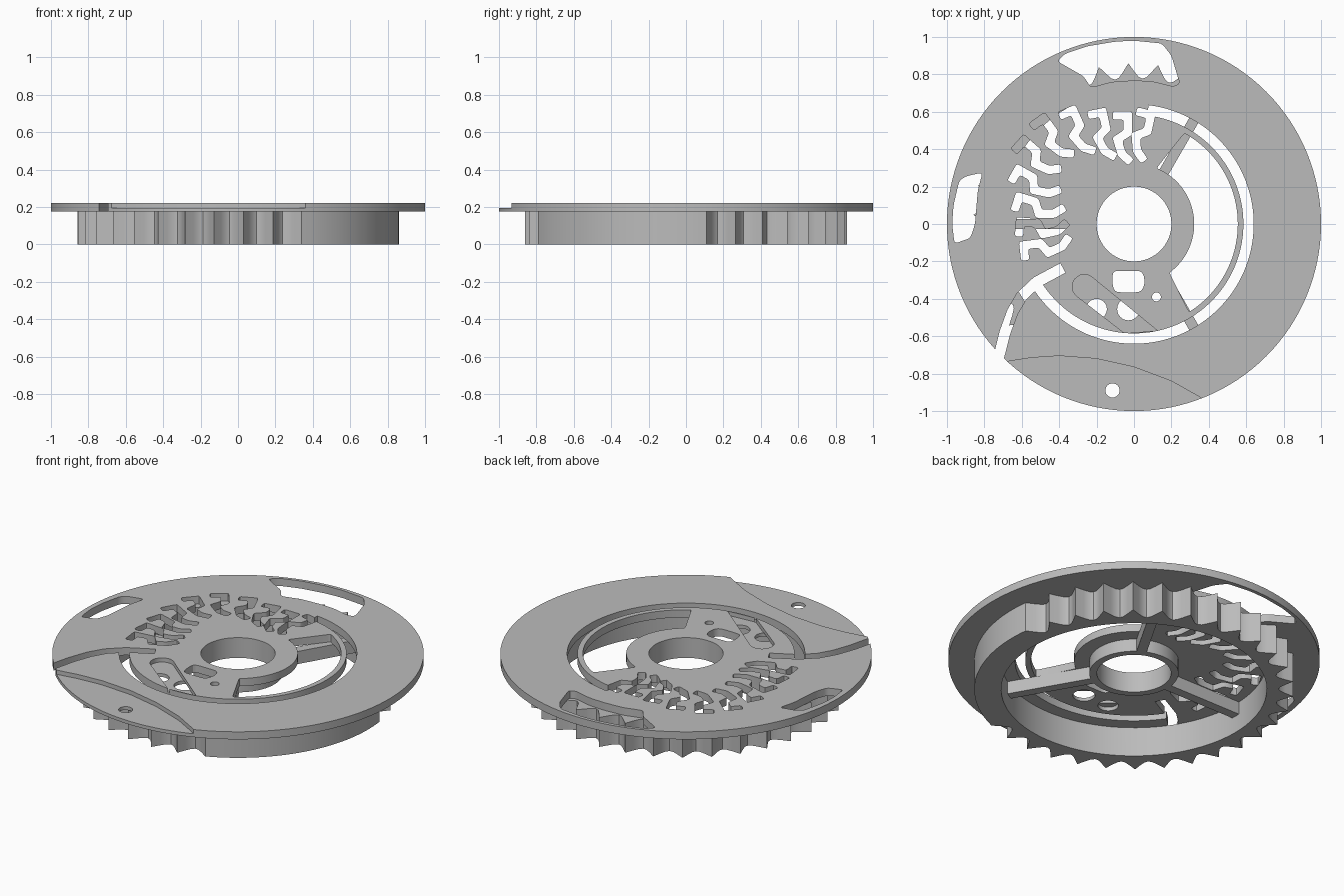
import bpy, bmesh, math
from mathutils import Vector

if "Cube" in bpy.data.objects:
    bpy.data.objects.remove(bpy.data.objects["Cube"])

Z_PLATE, Z_TOP, Z_RECESS = 0.175, 0.22, 0.195

steel = bpy.data.materials.new("machined_grey")
steel.diffuse_color = (0.5, 0.5, 0.5, 1)
steel.use_nodes = True
steel.node_tree.nodes["Principled BSDF"].inputs["Base Color"].default_value = steel.diffuse_color


def prism(name, pts, z0, z1):
    """Extrude a closed outline between two heights."""
    bm = bmesh.new()
    face = bm.faces.new([bm.verts.new((x, y, z0)) for x, y in pts])
    face.normal_update()
    up = bmesh.ops.extrude_face_region(bm, geom=[face])["geom"]
    bmesh.ops.translate(bm, vec=(0, 0, z1 - z0),
                        verts=[v for v in up if isinstance(v, bmesh.types.BMVert)])
    bmesh.ops.recalc_face_normals(bm, faces=bm.faces)
    me = bpy.data.meshes.new(name)
    bm.to_mesh(me)
    bm.free()
    me.materials.append(steel)
    ob = bpy.data.objects.new(name, me)
    bpy.context.collection.objects.link(ob)
    return ob


def pol(r, deg):
    a = math.radians(deg)
    return (r * math.cos(a), r * math.sin(a))


def arc(r, a0, a1, n):
    return [pol(r, a0 + (a1 - a0) * i / n) for i in range(n + 1)]


def circle(r, cx=0, cy=0, n=32):
    return [(x + cx, y + cy) for x, y in arc(r, 0, 360, n)[:-1]]


def sector(r0, r1, a0, a1, n=80):
    return arc(r1, a0, a1, n) + arc(r0, a1, a0, n)


def rounded(pts, rad=0.02, n=3):
    """Round the corners of an outline with small quadratic curves."""
    out = []
    for i, p in enumerate(pts):
        p, a, b = Vector(p), Vector(pts[i - 1]), Vector(pts[(i + 1) % len(pts)])
        s = p + (a - p).normalized() * min(rad, (a - p).length * 0.45)
        e = p + (b - p).normalized() * min(rad, (b - p).length * 0.45)
        for k in range(n + 1):
            t = k / n
            out.append(tuple(s * (1 - t) ** 2 + p * 2 * t * (1 - t) + e * t * t))
    return out


def stroke(path, w):
    """Outline of a mitred path of constant width."""
    P = [Vector(p) for p in path]
    left, right = [], []
    for i, p in enumerate(P):
        d0 = (p - P[max(i - 1, 0)]).normalized() if i else (P[1] - p).normalized()
        d1 = (P[i + 1] - p).normalized() if i < len(P) - 1 else d0
        n0, n1 = Vector((-d0.y, d0.x)), Vector((-d1.y, d1.x))
        m = (n0 + n1).normalized()
        off = m * (w / 2 / max(m.dot(n0), 0.5))
        left.append(tuple(p + off))
        right.append(tuple(p - off))
    return left + right[::-1]


def cut(ob, outlines):
    """Subtract (outline, z0, z1) prisms and keep only the finished mesh."""
    cutters = []
    for pts, z0, z1 in outlines:
        c = prism("cutter", pts, z0, z1)
        c.hide_render = True
        m = ob.modifiers.new("cut", 'BOOLEAN')
        m.operation, m.solver, m.object = 'DIFFERENCE', 'EXACT', c
        cutters.append(c)
    dg = bpy.context.evaluated_depsgraph_get()
    me = bpy.data.meshes.new_from_object(ob.evaluated_get(dg))
    ob.modifiers.clear()
    ob.data = me
    me.materials.clear()
    me.materials.append(steel)
    for c in cutters:
        bpy.data.objects.remove(c, do_unlink=True)


def through(pts):
    return (pts, 0, 0.4)


# --- Face plate with all of its openings ---
plate = prism("face_plate", circle(1, n=128), Z_PLATE, Z_TOP)
cuts = [
    through(circle(0.2, n=64)),                        # bore
    through(sector(0.585, 0.64, -148, 83)),            # ring slot
    through(rounded(arc(0.555, -58, 61, 40) + arc(0.322, 68, -54, 40), 0.015)),
    through(circle(0.024, 0.12, -0.39, 20)),
    through(circle(0.038, -0.115, -0.89, 24)),
    through(rounded([(-0.115, -0.25), (0.045, -0.25), (0.06, -0.31), (0.04, -0.365),
                     (-0.1, -0.365), (-0.115, -0.33)], 0.03)),
    # large rear window
    through(rounded([(-0.41, 0.87), (-0.37, 0.91), (-0.25, 0.95), (-0.1, 0.975), (0, 0.98),
                     (0.15, 0.965), (0.2, 0.9), (0.245, 0.75), (0.21, 0.735), (0.1, 0.763),
                     (0, 0.768), (-0.12, 0.76), (-0.23, 0.73), (-0.27, 0.79)])),
    # left window
    through(rounded([(-0.935, 0.23), (-0.9, 0.255), (-0.81, 0.275), (-0.835, 0.18),
                     (-0.85, 0), (-0.875, -0.075), (-0.96, -0.105), (-0.972, 0),
                     (-0.965, 0.1)])),
    # curved slot running out through the rim
    through(stroke([(-0.735, -0.75), (-0.715, -0.68), (-0.69, -0.58), (-0.65, -0.47),
                    (-0.6, -0.385), (-0.52, -0.31), (-0.38, -0.235)], 0.058)),
    # lowered front area
    ([(-0.74, -0.745), (-0.55, -0.715), (-0.4, -0.705), (-0.2, -0.72), (0, -0.765),
      (0.2, -0.84), (0.36, -0.93), (0.45, -1.1), (-0.75, -1.1)], Z_RECESS, 0.4),
    # slanted pocket and the two floor holes under its edges
    (sector(0, 0.065, 50, 230, 12)[:13] and
     [(x - 0.265, y - 0.335) for x, y in arc(0.065, 50, 230, 12)] +
     [(-0.05, -0.584), (0.125, -0.57)], Z_RECESS, 0.4),
    (circle(0.055, -0.2, -0.455), 0, Z_RECESS + 0.002),
    (circle(0.06, -0.03, -0.455), 0, Z_RECESS + 0.002),
]

# zigzag slots bulging outwards around the upper left
zigzag = [(0.61, -0.05), (0.60, 0.03), (0.51, 0.02), (0.48, -0.04), (0.40, -0.025), (0.35, 0.02)]
for i in range(10):
    ang = 84 + 12.2 * i
    shift = 0.15 * math.exp(-((ang - 138) / 25) ** 2) - 0.03 * math.exp(-((ang - 98) / 14) ** 2)
    c, s = pol(1, ang)
    path = [((r + shift) * c + t * s, (r + shift) * s - t * c) for r, t in zigzag]
    cuts.append(through(rounded(stroke(path, 0.044), 0.012, 2)))
cut(plate, cuts)

# --- Toothed ring: teeth over most of the rim, smooth at front right ---
PITCH, R_IN, R_OUT = 360 / 34, 0.715, 0.86
outline = arc(R_OUT, -63, 7, 32)
a = 92 - 8 * PITCH
for i in range(28):
    p = a + i * PITCH
    outline.append(pol(R_OUT, p))
    if i < 27:
        outline += [pol(r, p + PITCH * f) for f, r in
                    ((0.2, 0.815), (0.36, 0.787), (0.5, 0.778), (0.64, 0.787), (0.8, 0.815))]
outline = [q for q in outline]
ring = prism("toothed_ring", outline, 0, Z_PLATE)
cut(ring, [(circle(R_IN, n=96), -0.2, 0.4)])

# --- Hub sleeve and the three spokes under the plate ---
hub = prism("hub_sleeve", circle(0.24, n=64), 0.1, Z_PLATE)
cut(hub, [(circle(0.2, n=64), -0.2, 0.4)])
for ang in (60, 180, 300):
    prism("spoke", stroke([pol(0.225, ang), pol(0.73, ang)], 0.055), 0.1, Z_PLATE)

# --- Smooth curved walls, keep hard edges ---
for ob in bpy.context.scene.objects:
    ob.select_set(True)
    bpy.context.view_layer.objects.active = ob
bpy.ops.object.shade_smooth_by_angle(angle=math.radians(30))
